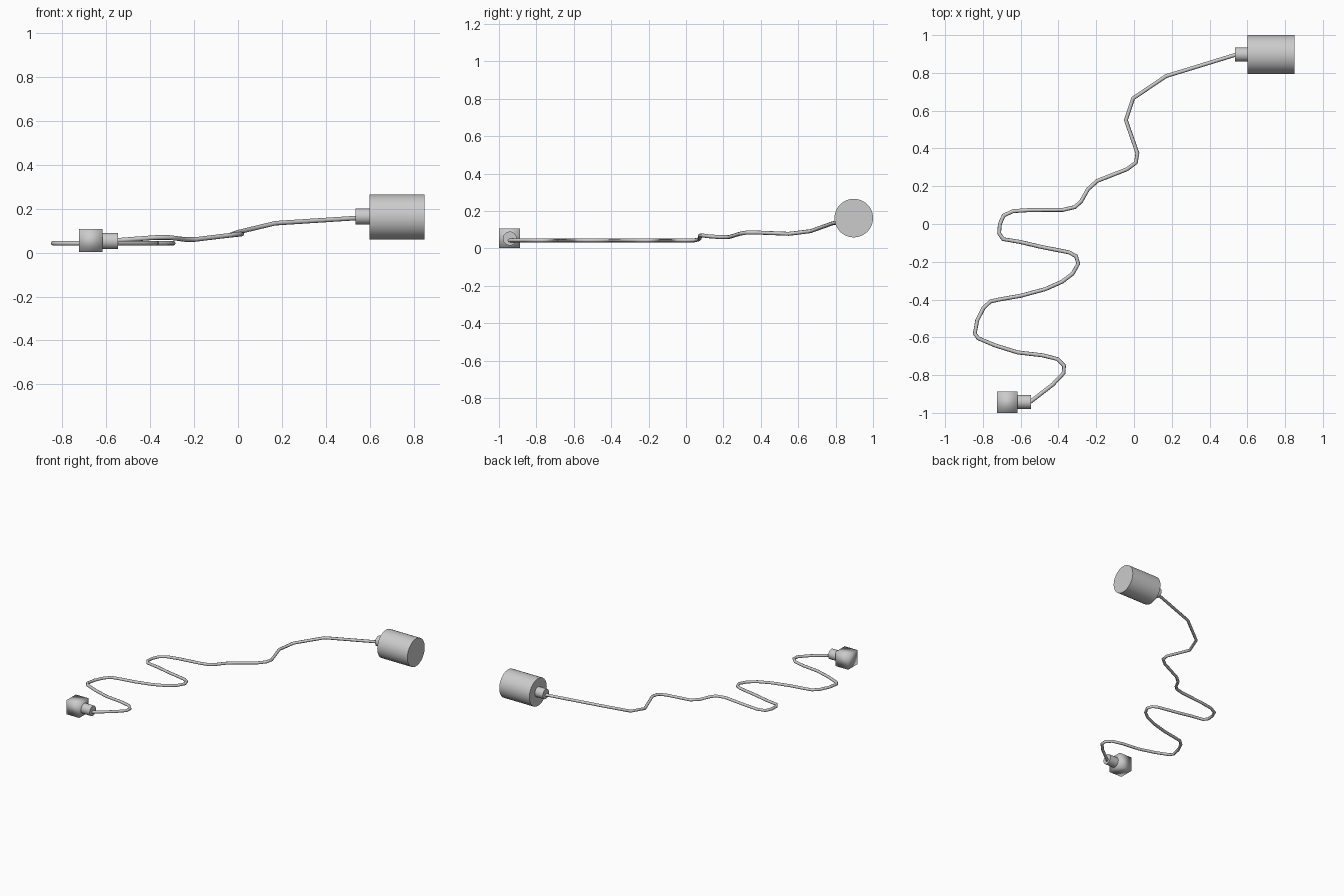
import bpy, math

if "Cube" in bpy.data.objects:
    bpy.data.objects.remove(bpy.data.objects["Cube"])

def x_cylinder(name, x0, x1, y, z, r, sides):
    bpy.ops.mesh.primitive_cylinder_add(vertices=sides, radius=r, depth=x1 - x0,
        location=((x0 + x1) / 2, y, z), rotation=(0, math.pi / 2, 0))
    o = bpy.context.object
    o.name = name
    bpy.ops.object.shade_smooth_by_angle(angle=math.radians(30))
    return o

# Large cylindrical end with its collar
x_cylinder("large_end", 0.60, 0.85, 0.897, 0.162, 0.103, 48)
x_cylinder("large_end_collar", 0.535, 0.605, 0.898, 0.165, 0.037, 32)

# Small cubic end with soft shading, and its collar
bpy.ops.mesh.primitive_cube_add(size=1, location=(-0.671, -0.944, 0.054))
cube = bpy.context.object
cube.name = "small_end"
cube.scale = (0.107, 0.112, 0.103)
cube.location.z = 0.0545
cube.scale.z = 0.105
bpy.ops.object.shade_smooth()
x_cylinder("small_end_collar", -0.625, -0.546, -0.942, 0.053, 0.037, 32)

# Cable: the winding part lies flat, the rest climbs to the large end
flat = [(-.56, -.95), (-.43, -.85), (-.373, -.79), (-.37, -.75), (-.405, -.715),
        (-.485, -.695), (-.615, -.68), (-.735, -.643), (-.825, -.605), (-.843, -.58),
        (-.83, -.51), (-.797, -.445), (-.76, -.41), (-.71, -.399), (-.60, -.38),
        (-.47, -.345), (-.38, -.305), (-.325, -.263), (-.295, -.21), (-.307, -.17),
        (-.345, -.15), (-.497, -.12), (-.603, -.095), (-.693, -.08), (-.714, -.05),
        (-.71, 0), (-.69, .045)]
rise = [(-.64, .068, .048), (-.55, .074, .056), (-.375, .075, .069), (-.312, .09, .069),
        (-.28, .12, .065), (-.243, .185, .06), (-.195, .228, .06), (-.037, .29, .079),
        (.01, .325, .085), (.018, .375, .085), (-.043, .55, .078), (-.005, .665, .092),
        (.17, .783, .134), (.545, .898, .158)]
path = [(x, y, 0.043) for x, y in flat] + rise
curve = bpy.data.curves.new("cable", 'CURVE')
curve.dimensions = '3D'
curve.bevel_depth = 0.0105
curve.bevel_resolution = 2
curve.use_fill_caps = True
spline = curve.splines.new('POLY')
spline.points.add(len(path) - 1)
for p, co in zip(spline.points, path):
    p.co = (*co, 1)
spline.use_smooth = True
bpy.context.collection.objects.link(bpy.data.objects.new("cable", curve))
